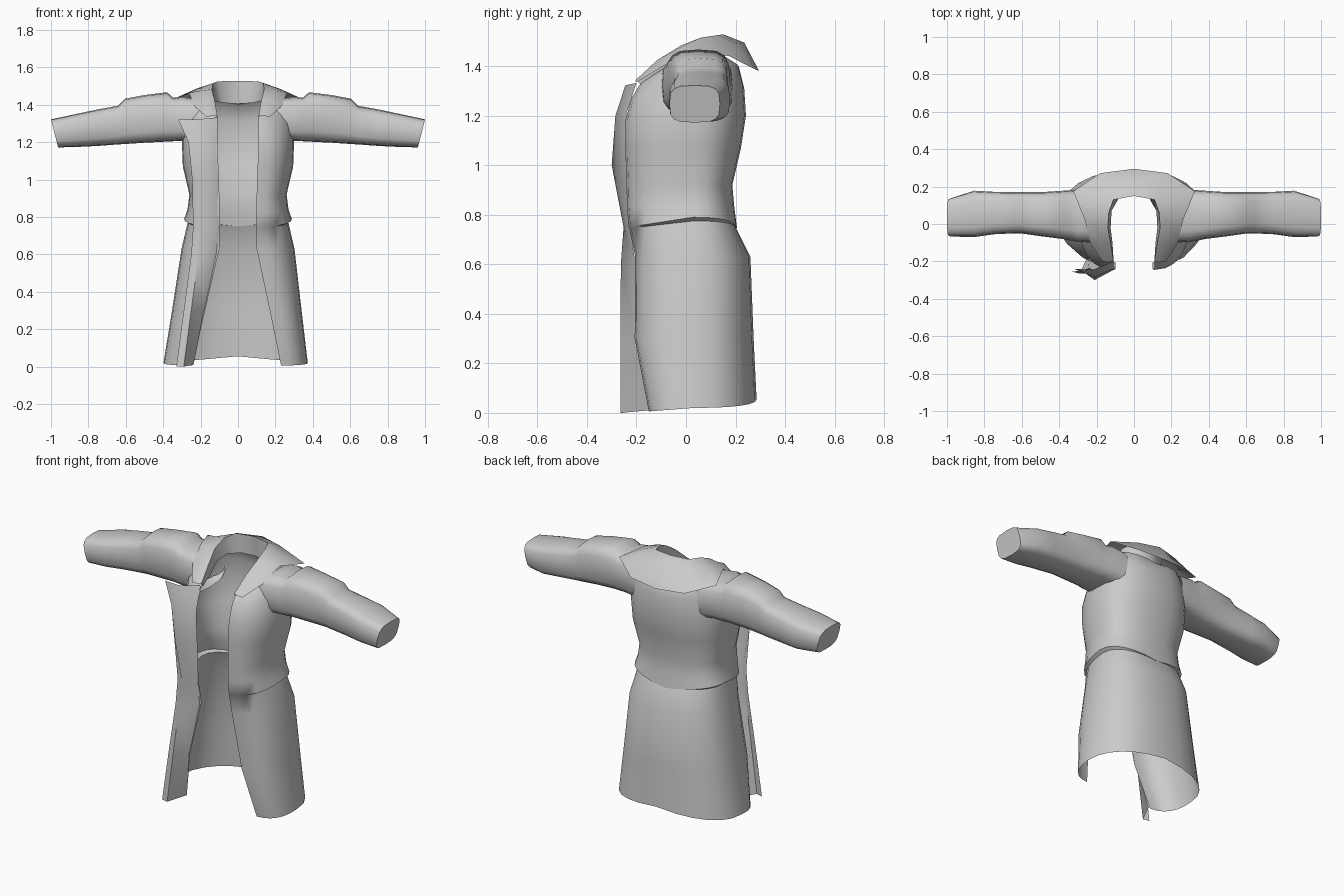
import bpy, bmesh, math

cube = bpy.data.objects.get("Cube")
if cube:
    bpy.data.objects.remove(cube, do_unlink=True)

cloth = bpy.data.materials.new("grey cloth")
cloth.use_nodes = True
GREY = (0.6, 0.6, 0.6, 1)
cloth.diffuse_color = GREY
bsdf = cloth.node_tree.nodes["Principled BSDF"]
bsdf.inputs["Base Color"].default_value = GREY
bsdf.inputs["Roughness"].default_value = 0.8


def loft(name, rows, closed=False):
    """Skin quads through rows of equal length; closed rows get a cap on the last one."""
    bm = bmesh.new()
    grid = [[bm.verts.new(p) for p in row] for row in rows]
    n = len(rows[0])
    for a, b in zip(grid, grid[1:]):
        for i in range(n if closed else n - 1):
            j = (i + 1) % n
            bm.faces.new((a[i], a[j], b[j], b[i]))
    if closed:
        bm.faces.new(grid[-1])
    bmesh.ops.recalc_face_normals(bm, faces=bm.faces)
    mesh = bpy.data.meshes.new(name)
    bm.to_mesh(mesh)
    bm.free()
    mesh.materials.append(cloth)
    obj = bpy.data.objects.new(name, mesh)
    bpy.context.collection.objects.link(obj)
    bpy.ops.object.select_all(action='DESELECT')
    obj.select_set(True)
    bpy.context.view_layer.objects.active = obj
    bpy.ops.object.shade_smooth_by_angle(angle=math.radians(60))
    return obj


def mirrored(half):
    """Extend a row running from the back centre to the front onto the -x side."""
    return [(-x, y, z) for x, y, z in reversed(half[1:])] + half


def open_ring(zb, zs, zf, w, yb, yf, xe, pf=0.85, steps=6, yc=0.03, pb=0.85):
    """Horizontal wrap open at the front: back centre, side, front edge."""
    half = []
    for i in range(steps + 1):
        a = math.pi / 2 * i / steps
        s, c = math.sin(a) ** pb, max(math.cos(a), 0) ** pb
        half.append((w * s, yc + (yb - yc) * c, zb + (zs - zb) * s))
    for i in range(1, steps + 1):
        a = math.pi / 2 * i / steps
        s, c = math.sin(a) ** pf, max(math.cos(a), 0) ** pf
        half.append((xe + (w - xe) * c, yc + (yf - yc) * s, zs + (zf - zs) * s))
    return mirrored(half)


# Coat body from neck to hem, folded over at the waist:
# back z, side z, front z, half width, back y, front y, front edge x, front roundness
body = [
    (1.41, 1.47, 1.335, 0.135, 0.165, -0.175, 0.11, 1.0),
    (1.39, 1.435, 1.32, 0.245, 0.215, -0.190, 0.11, 1.25),
    (1.31, 1.34, 1.27, 0.290, 0.235, -0.220, 0.11, 1.05),
    (1.20, 1.20, 1.18, 0.300, 0.242, -0.245, 0.11, 0.9),
    (1.07, 1.07, 1.07, 0.295, 0.222, -0.245, 0.105),
    (0.92, 0.92, 0.92, 0.260, 0.187, -0.240, 0.10),
    (0.83, 0.84, 0.83, 0.270, 0.195, -0.238, 0.10),
    (0.745, 0.79, 0.75, 0.288, 0.206, -0.232, 0.10),
    (0.75, 0.775, 0.745, 0.268, 0.200, -0.229, 0.10),
    (0.63, 0.63, 0.63, 0.302, 0.260, -0.205, 0.10),
    (0.30, 0.30, 0.30, 0.340, 0.273, -0.207, 0.17),
    (0.055, 0.02, 0.006, 0.373, 0.285, -0.150, 0.23),
]
coat = loft("coat_body", [open_ring(*r) for r in body])
for v in coat.data.vertices:  # the right skirt panel flares a little wider
    if v.co.x < 0 and v.co.z < 0.63:
        v.co.x *= 1 + 0.07 * (1 - v.co.z / 0.63)

# Overlapping front flap: z, then x and y of the outer edge, ridge and inner edge
flap = [
    (1.322, -0.32, -0.24, -0.22, -0.245, -0.11, -0.20),
    (1.20, -0.265, -0.26, -0.21, -0.285, -0.11, -0.24),
    (1.00, -0.245, -0.26, -0.21, -0.300, -0.105, -0.243),
    (0.75, -0.240, -0.235, -0.20, -0.252, -0.105, -0.229),
    (0.60, -0.250, -0.24, -0.21, -0.263, -0.115, -0.205),
    (0.30, -0.290, -0.25, -0.25, -0.265, -0.177, -0.205),
    (0.00, -0.330, -0.255, -0.290, -0.265, -0.238, -0.150),
]
loft("front_flap", [[(r[i], r[i + 1], r[0] + 0.01 * (i > 4)) for i in (1, 3, 5)]
                    for r in flap])

# Sleeves: x of the top, x of the bottom, bottom z, top z, front y, back y
sleeve = [
    (0.20, 0.22, 1.20, 1.43, -0.10, 0.19),
    (0.30, 0.30, 1.207, 1.445, -0.095, 0.185),
    (0.345, 0.345, 1.205, 1.437, -0.088, 0.18),
    (0.38, 0.38, 1.203, 1.467, -0.08, 0.178),
    (0.50, 0.50, 1.197, 1.452, -0.065, 0.17),
    (0.605, 0.605, 1.19, 1.432, -0.05, 0.17),
    (0.64, 0.64, 1.188, 1.395, -0.05, 0.17),
    (0.75, 0.75, 1.18, 1.375, -0.055, 0.172),
    (0.86, 0.85, 1.175, 1.352, -0.070, 0.178),
    (1.00, 0.962, 1.172, 1.322, -0.067, 0.137),
]


def sleeve_ring(xt, xb, zb, zt, yf, yb, sides=16, p=0.58):
    ring = []
    for i in range(sides):
        a = 2 * math.pi * i / sides
        c, s = math.cos(a), math.sin(a)
        u = math.copysign(abs(c) ** p, c)
        v = math.copysign(abs(s) ** p, s)
        ring.append((xb + (xt - xb) * (v + 1) / 2,
                     (yf + yb) / 2 + u * (yb - yf) / 2,
                     (zb + zt) / 2 + v * (zt - zb) / 2))
    return ring


for side, sx in (("left", 1), ("right", -1)):
    rings = [[(sx * x, y, z) for x, y, z in sleeve_ring(*r)] for r in sleeve]
    loft(side + "_sleeve", rings, closed=True)

# Collar: rows for the stand, crest, roll and outer edge, back to front
collar = [
    [(0, .16, 1.405), (.08, .14, 1.41), (.12, .07, 1.42),
     (.125, -.02, 1.41), (.115, -.10, 1.36), (.11, -.18, 1.32)],
    [(0, .15, 1.528), (.11, .13, 1.525), (.135, .06, 1.515),
     (.14, -.02, 1.483), (.125, -.10, 1.425), (.11, -.195, 1.34)],
    [(0, .235, 1.495), (.14, .20, 1.49), (.22, .10, 1.487),
     (.20, -.02, 1.475), (.175, -.115, 1.425), (.135, -.205, 1.342)],
    [(0, .295, 1.38), (.18, .272, 1.39), (.325, .175, 1.44),
     (.262, .02, 1.465), (.235, -.10, 1.395), (.17, -.20, 1.335)],
]
loft("collar", [mirrored(row) for row in collar])
